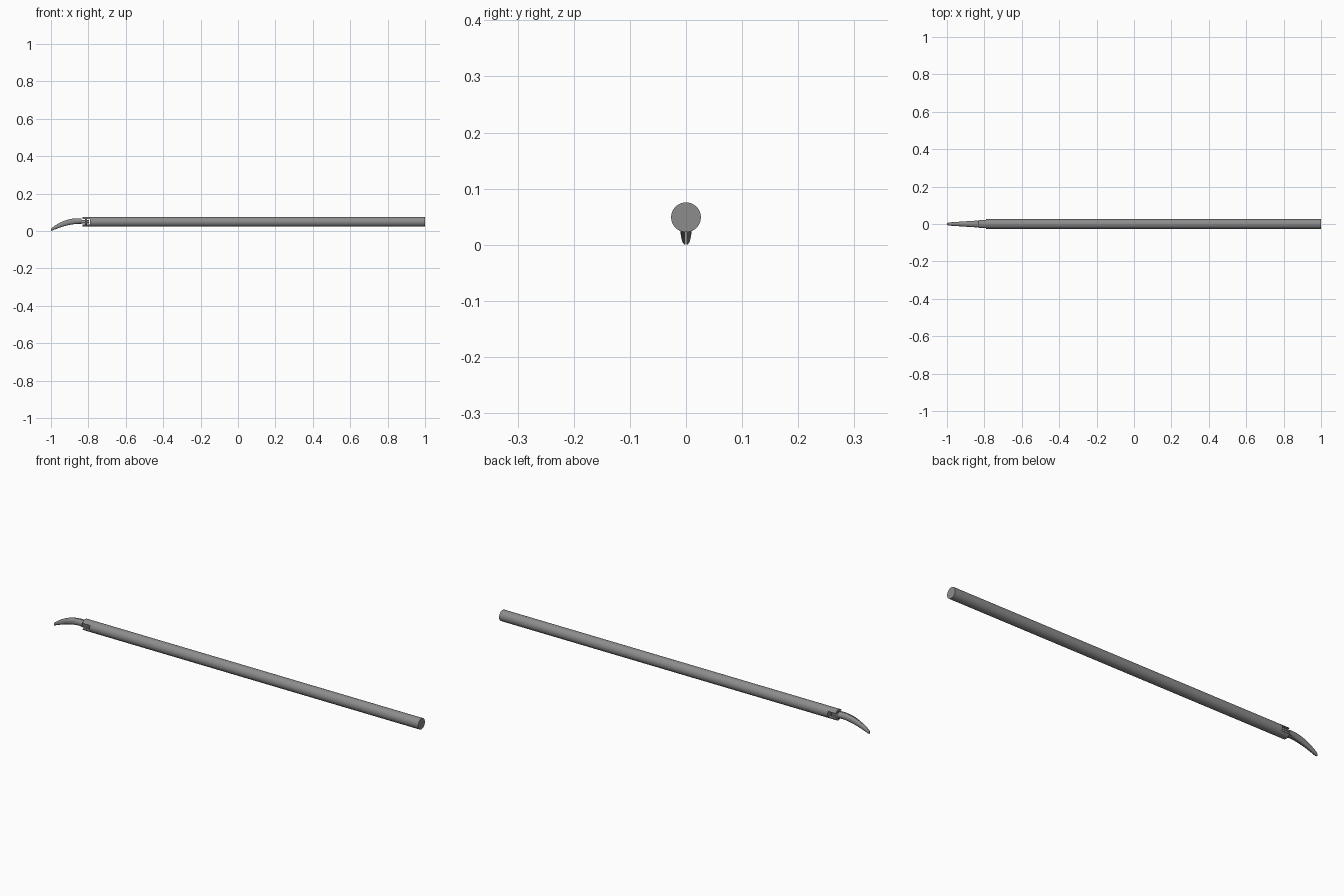
import bpy, bmesh, math

if "Cube" in bpy.data.objects:
    bpy.data.objects.remove(bpy.data.objects["Cube"])

ZC, R = 0.049, 0.0265   # shaft axis height and radius

steel = bpy.data.materials.new("grey steel")
steel.diffuse_color = (0.27, 0.265, 0.27, 1)
steel.use_nodes = True
steel.node_tree.nodes["Principled BSDF"].inputs["Base Color"].default_value = steel.diffuse_color


def finish(bm, name, smooth=True):
    bmesh.ops.recalc_face_normals(bm, faces=bm.faces[:])
    me = bpy.data.meshes.new(name)
    bm.to_mesh(me)
    bm.free()
    ob = bpy.data.objects.new(name, me)
    bpy.context.collection.objects.link(ob)
    me.materials.append(steel)
    if smooth:
        bpy.ops.object.select_all(action='DESELECT')
        ob.select_set(True)
        bpy.context.view_layer.objects.active = ob
        bpy.ops.object.shade_smooth_by_angle(angle=math.radians(35))
    return ob


def loft(rings, name):
    bm = bmesh.new()
    vs = [[bm.verts.new(p) for p in ring] for ring in rings]
    n = len(vs[0])
    for a, b in zip(vs, vs[1:]):
        for i in range(n):
            j = (i + 1) % n
            bm.faces.new((a[i], a[j], b[j], b[i]))
    bm.faces.new(vs[0])
    bm.faces.new(vs[-1])
    return finish(bm, name)


def circle(x, r, n=48):
    return [(x, r * math.cos(2 * math.pi * i / n), ZC + r * math.sin(2 * math.pi * i / n))
            for i in range(n)]


def segment(x, h, side, n=14):
    # circular segment of the shaft beyond height h, above or below the axis
    a0 = math.asin(h / R)
    return [(x, R * math.cos(a0 + (math.pi - 2 * a0) * i / n),
             ZC + side * R * math.sin(a0 + (math.pi - 2 * a0) * i / n)) for i in range(n + 1)]


def upright(points, z0, z1, name):
    return loft([[(x, y, z) for x, y in points] for z in (z0, z1)], name)


# long round shaft
loft([circle(-0.79, R), circle(1.0, R)], "shaft")

# forked end, upper and lower prong
for side, name in ((1, "upper_prong"), (-1, "lower_prong")):
    loft([segment(-0.832, 0.014, side), segment(-0.788, 0.014, side)], name)

# hinge pin
upright([(-0.812 + 0.006 * math.cos(i * math.pi / 10), 0.006 * math.sin(i * math.pi / 10))
         for i in range(20)], ZC - 0.024, ZC + 0.024, "hinge_pin")

# pair of curved, tapering jaws: x, bottom z, top z, half width
stations = [(-0.838, 0.038, 0.066, 0.0175), (-0.86, 0.038, 0.067, 0.0165),
            (-0.885, 0.035, 0.0655, 0.0148), (-0.91, 0.030, 0.0605, 0.0132),
            (-0.935, 0.0235, 0.052, 0.0115), (-0.96, 0.015, 0.040, 0.0098),
            (-0.98, 0.0075, 0.028, 0.0085), (-0.994, 0.0015, 0.0175, 0.0068),
            (-1.0, 0.0, 0.011, 0.004)]
for side, name in ((1, "rear_jaw"), (-1, "front_jaw")):
    rings = []
    for x, lo, hi, w in stations:
        ring = []
        for i in range(13):
            a = -math.pi / 2 + math.pi * i / 12
            s, c = math.sin(a), math.cos(a)
            ring.append((x, side * (0.0006 + w * max(c, 0) ** 0.7),
                         (lo + hi) / 2 + (hi - lo) / 2 * s))
        rings.append(ring)
    loft(rings, name)
    # flat hinge tang between the prongs, stacked one above the other
    z0 = ZC + (0.001 if side > 0 else -0.010)
    upright([(-0.86, -0.009), (-0.83, -0.017), (-0.805, -0.017), (-0.797, -0.010),
             (-0.797, 0.010), (-0.805, 0.017), (-0.83, 0.017), (-0.86, 0.009)],
            z0, z0 + 0.009, name + "_tang")
